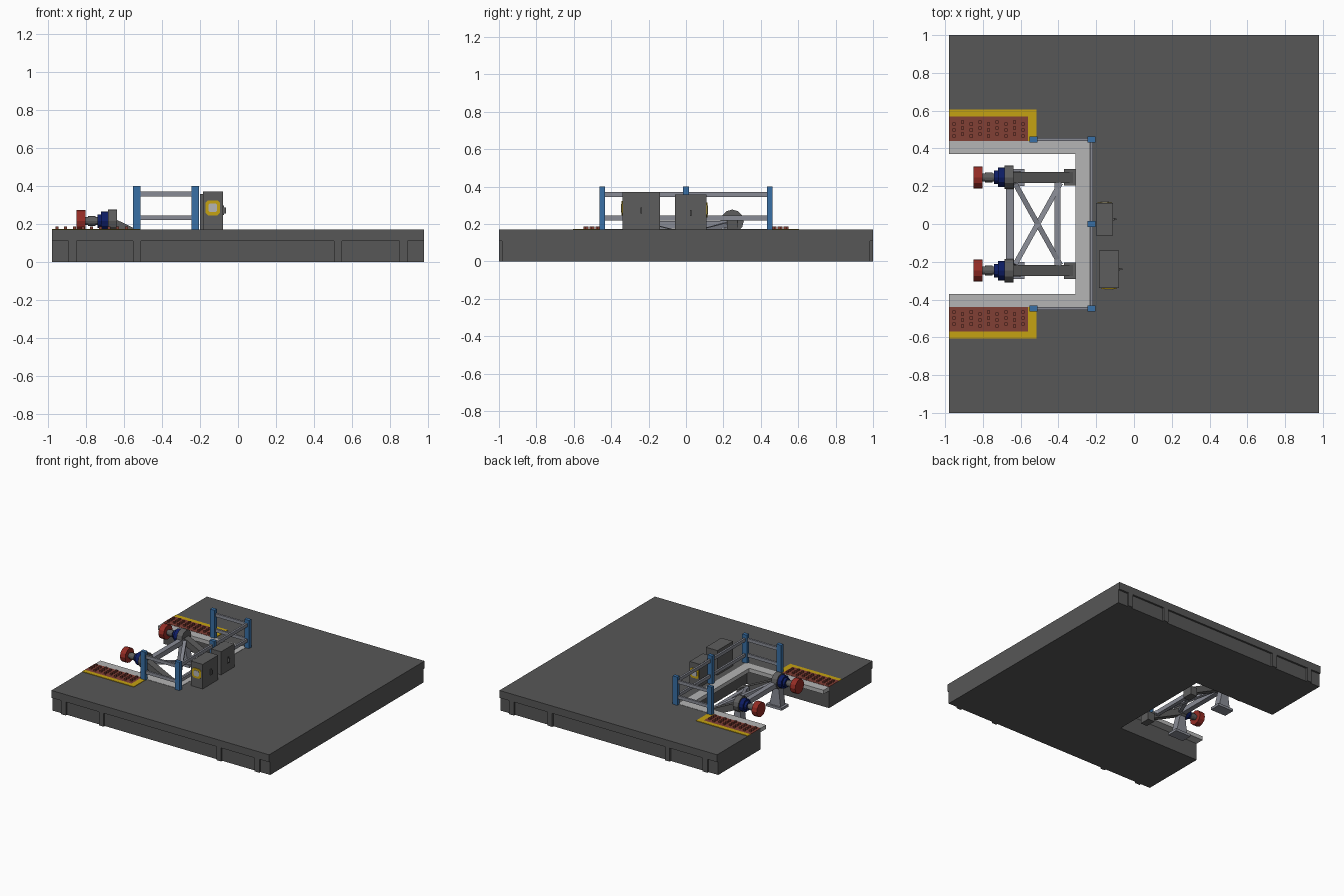
import bpy, bmesh, math
from mathutils import Vector, Matrix

old = bpy.data.objects.get("Cube")
if old:
    bpy.data.objects.remove(old, do_unlink=True)


def material(name, rgb):
    m = bpy.data.materials.new(name)
    m.use_nodes = True
    m.diffuse_color = (*rgb, 1)
    m.node_tree.nodes["Principled BSDF"].inputs["Base Color"].default_value = (*rgb, 1)
    return m


DARK = material("dark grey", (0.095, 0.095, 0.095))
LIGHT = material("light concrete", (0.46, 0.46, 0.46))
BRICK = material("brick red", (0.22, 0.05, 0.036))
YELLOW = material("warning yellow", (0.56, 0.36, 0.006))
BLUE = material("post blue", (0.04, 0.16, 0.38))
NAVY = material("navy", (0.004, 0.012, 0.13))
RED = material("buffer red", (0.30, 0.025, 0.018))
STEEL = material("steel grey", (0.25, 0.26, 0.30))
IRON = material("iron grey", (0.11, 0.11, 0.11))


def finish(name, bm, mat):
    bmesh.ops.recalc_face_normals(bm, faces=bm.faces)
    me = bpy.data.meshes.new(name)
    bm.to_mesh(me)
    bm.free()
    me.materials.append(mat)
    ob = bpy.data.objects.new(name, me)
    bpy.context.collection.objects.link(ob)
    return ob


def boxes(name, mat, spans):
    """One object from several boxes, each (x0, x1, y0, y1, z0, z1)."""
    bm = bmesh.new()
    for x0, x1, y0, y1, z0, z1 in spans:
        mx = Matrix.Translation(((x0 + x1) / 2, (y0 + y1) / 2, (z0 + z1) / 2))
        mx = mx @ Matrix.Diagonal((x1 - x0, y1 - y0, z1 - z0, 1))
        bmesh.ops.create_cube(bm, size=1, matrix=mx)
    return finish(name, bm, mat)


def prism(name, mat, points, offset):
    """Polygon extruded along a vector."""
    bm = bmesh.new()
    face = bm.faces.new([bm.verts.new(p) for p in points])
    ext = bmesh.ops.extrude_face_region(bm, geom=[face])
    verts = [g for g in ext["geom"] if isinstance(g, bmesh.types.BMVert)]
    bmesh.ops.translate(bm, verts=verts, vec=offset)
    return finish(name, bm, mat)


def bar(name, mat, a, b, width, height):
    """Square bar between two points."""
    a, b = Vector(a), Vector(b)
    d = b - a
    bm = bmesh.new()
    mx = Matrix.Translation((a + b) / 2) @ d.to_track_quat('X', 'Z').to_matrix().to_4x4()
    bmesh.ops.create_cube(bm, size=1, matrix=mx @ Matrix.Diagonal((d.length, width, height, 1)))
    return finish(name, bm, mat)


def disc(name, mat, x0, x1, y, z, r0, r1=None):
    """Twelve-sided cylinder or cone along x."""
    bm = bmesh.new()
    mx = Matrix.Translation(((x0 + x1) / 2, y, z)) @ Matrix.Rotation(math.pi / 2, 4, 'Y')
    bmesh.ops.create_cone(bm, cap_ends=True, segments=12, radius1=r0, radius2=r1 or r0,
                          depth=x1 - x0, matrix=mx)
    return finish(name, bm, mat)


def both(spans):
    """Adds copies mirrored across y = 0."""
    return spans + [(a, b, -d, -c, e, f) for a, b, c, d, e, f in spans]


TOP = 0.17

# Platform slab with a notch, upper lip and pilasters on the long sides
outline = [(-.98, -.985), (.98, -.985), (.98, .985), (-.98, .985),
           (-.98, .44), (-.24, .44), (-.24, -.44), (-.98, -.44)]
prism("platform_slab", DARK, [(x, y, 0) for x, y in outline], (0, 0, TOP))
boxes("platform_lip", DARK, both([(-.98, .98, .985, 1, .11, TOP)]))
boxes("platform_pilasters", DARK, both(
    [(x, x + .042, .985, 1, 0, .11) for x in (-.893, -.553, .505, .85)]))

# Concrete ledge overhanging the notch
ledge = [(-.98, .37), (-.31, .37), (-.31, -.37), (-.98, -.37),
         (-.98, -.44), (-.235, -.44), (-.235, .44), (-.98, .44)]
prism("notch_ledge", LIGHT, [(x, y, TOP - .03) for x, y in ledge], (0, 0, .032))

# Tactile paving with studs and a yellow border
boxes("tactile_paving", BRICK, both([(-.98, -.56, .44, .57, TOP, TOP + .004)]))
studs = []
for i in range(9):
    x = -.953 + i * .0457
    for j in range(3):
        y = .465 + j * .032 + (.012 if i % 2 else 0)
        studs.append((x - .008, x + .008, y - .008, y + .008, TOP, TOP + .017))
boxes("paving_studs", BRICK, both(studs))
boxes("yellow_border", YELLOW, both([(-.98, -.515, .57, .605, TOP, TOP + .004),
                                     (-.56, -.515, .44, .57, TOP, TOP + .004)]))

# Railing: five posts and two levels of rail on three sides
posts = [(-.533, .447), (-.533, -.447), (-.225, .447), (-.225, -.447), (-.225, 0)]
boxes("railing_posts", BLUE, [(x - .021, x + .021, y - .015, y + .015, TOP, .40)
                              for x, y in posts])
for level, z in (("lower", .22), ("upper", .345)):
    boxes(level + "_rails", STEEL, both([(-.533, -.225, .439, .455, z, z + .026)])
          + [(-.233, -.217, -.447, .447, z, z + .026)])

# Control cabinets with handles and a framed panel on the outer side
cabinets = (("large_cabinet", -.185, -.08, -.34, -.14, .37, -1, .285),
            ("small_cabinet", -.20, -.11, -.06, .11, .358, 1, .275))
for name, x0, x1, y0, y1, z1, side, zp in cabinets:
    boxes(name, IRON, [(x0, x1, y0, y1, TOP, z1)])
    ym = (y0 + y1) / 2
    zh = z1 - .098
    boxes(name + "_handle", IRON, [(x1, x1 + .006, ym - .006, ym + .006, zh - .025, zh + .025),
                                   (x1, x1 + .018, ym - .004, ym + .004, zh - .016, zh + .016)])
    xm, face = (x0 + x1) / 2, y1 if side > 0 else y0
    for part, mat, r, depth in (("_frame", YELLOW, .039, .005), ("_panel", LIGHT, .023, .008)):
        c = r * .65
        ring = [(-r, -c), (-c, -r), (c, -r), (r, -c), (r, c), (c, r), (-c, r), (-r, c)]
        prism(name + part, mat, [(xm + u, face, zp + v) for u, v in ring], (0, side * depth, 0))

# Buffers: red heads on shafts, navy collars, grey flanges, sloping arms and legs
AXIS = .215
for side, label in ((1, "left"), (-1, "right")):
    y = side * .247
    disc(label + "_buffer_head", RED, -.85, -.803, y, AXIS, .058)
    disc(label + "_buffer_shaft", IRON, -.803, -.64, y, AXIS, .021)
    disc(label + "_shaft_collar", IRON, -.79, -.75, y, AXIS, .026)
    disc(label + "_navy_sleeve", NAVY, -.74, -.715, y, AXIS, .036)
    disc(label + "_navy_collar", NAVY, -.72, -.68, y, AXIS, .051)
    disc(label + "_flange", IRON, -.685, -.637, y, AXIS, .062)
    bar(label + "_sloping_arm", IRON, (-.65, y, .20), (-.33, y, .045), .058, .05)
    boxes(label + "_arm_foot", IRON, [(-.37, -.31, y - .043, y + .043, .0, .07)])
    # Tapered leg and its base plate
    leg = [(-.70, .02), (-.60, .02), (-.637, .18), (-.68, .18)]
    prism(label + "_leg", STEEL, [(x, y - .03, z) for x, z in leg], (0, .06, 0))
    boxes(label + "_base_plate", STEEL, [(-.72, -.58, y - .045, y + .045, 0, .02)])

# Cross members and diagonal bracing between the arms
boxes("front_cross_member", STEEL, [(-.678, -.636, -.22, .22, .175, .215)])
boxes("rear_cross_member", STEEL, [(-.42, -.39, -.22, .22, .07, .105)])
for side, label in ((1, "first"), (-1, "second")):
    bar(label + "_diagonal_brace", STEEL, (-.63, side * .215, .195),
        (-.39, -side * .215, .085), .027, .025)
